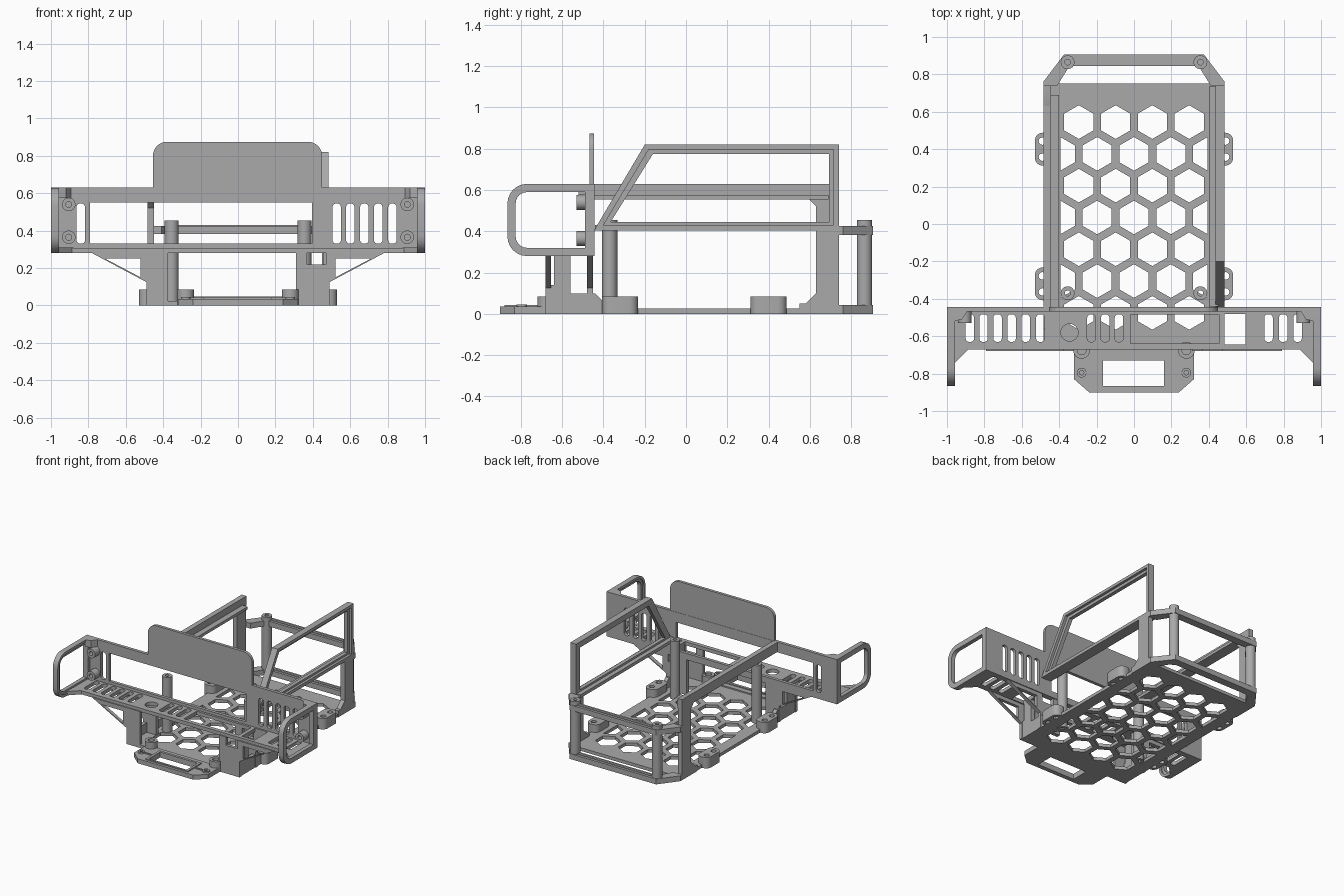
import bpy, bmesh, math
from math import cos, sin, pi

if "Cube" in bpy.data.objects:
    bpy.data.objects.remove(bpy.data.objects["Cube"], do_unlink=True)

grey = bpy.data.materials.new("plain grey plastic")
grey.use_nodes = True
GREY = (0.4, 0.4, 0.4, 1)
grey.diffuse_color = GREY
grey.node_tree.nodes["Principled BSDF"].inputs["Base Color"].default_value = GREY


def circle(x, y, r, n=24):
    return [(x + r * cos(2 * pi * i / n), y + r * sin(2 * pi * i / n)) for i in range(n)]


def rect(x0, x1, y0, y1, r=0, corners=(1, 1, 1, 1)):
    """Rectangle whose corners, counter-clockwise from lower left, may be rounded."""
    pts = []
    spots = [(x0, y0, 1, 1), (x1, y0, -1, 1), (x1, y1, -1, -1), (x0, y1, 1, -1)]
    for k, (x, y, sx, sy) in enumerate(spots):
        if r and corners[k]:
            for i in range(7):
                a = pi + k * pi / 2 + i * pi / 12
                pts.append((x + sx * r + r * cos(a), y + sy * r + r * sin(a)))
        else:
            pts.append((x, y))
    return pts


def mirrored(half):
    """Close a right-hand half outline across x = 0."""
    return half + [(-x, y) for x, y in reversed(half)]


def plate(name, loops, lo, hi, axis="z"):
    """Extrude an outline with holes from lo to hi along an axis."""
    curve = bpy.data.curves.new(name, "CURVE")
    curve.dimensions, curve.fill_mode = "2D", "BOTH"
    curve.extrude = (hi - lo) / 2
    for loop in loops:
        s = curve.splines.new("POLY")
        s.points.add(len(loop) - 1)
        for p, (u, v) in zip(s.points, loop):
            p.co = (u, v, 0, 1)
        s.use_cyclic_u = True
    helper = bpy.data.objects.new(name + " outline", curve)
    bpy.context.collection.objects.link(helper)
    graph = bpy.context.evaluated_depsgraph_get()
    mesh = bpy.data.meshes.new_from_object(helper.evaluated_get(graph))
    bpy.data.objects.remove(helper, do_unlink=True)
    bpy.data.curves.remove(curve)
    bm = bmesh.new()
    bm.from_mesh(mesh)
    for vert in bm.verts:
        u, v, w = vert.co
        w += (lo + hi) / 2
        vert.co = {"z": (u, v, w), "y": (u, w, v), "x": (w, u, v)}[axis]
    bmesh.ops.remove_doubles(bm, verts=bm.verts, dist=1e-5)
    bmesh.ops.recalc_face_normals(bm, faces=bm.faces)
    bm.to_mesh(mesh)
    bm.free()
    mesh.name = name
    mesh.materials.clear()
    mesh.materials.append(grey)
    obj = bpy.data.objects.new(name, mesh)
    bpy.context.collection.objects.link(obj)
    bpy.ops.object.select_all(action="DESELECT")
    obj.select_set(True)
    bpy.context.view_layer.objects.active = obj
    bpy.ops.object.shade_smooth_by_angle(angle=math.radians(35))
    return obj


def side_plate(name, loops, near, far, s):
    """Plate across x, placed on the side given by the sign s."""
    return plate(name, loops, min(s * near, s * far), max(s * near, s * far), "x")


def tube(name, x, y, r, z0, z1, hole, axis="z"):
    return plate(name, [circle(x, y, r), circle(x, y, hole, 12)], z0, z1, axis)


# Floor with a honeycomb of openings, clipped at the sides
hexes = []
for row in range(7):
    cy = 0.545 - 0.17 * row
    for cx in ([-0.295, -0.098, 0.098, 0.295] if row % 2 == 0 else [-0.394, -0.197, 0, 0.197, 0.394]):
        ring = [(cx + 0.09 * sin(i * pi / 3), cy + 0.09 * cos(i * pi / 3)) for i in range(6)]
        if abs(cx) > 0.35:
            ring = [(max(-0.394, min(0.394, x)), y) for x, y in ring]
            ring = list(dict.fromkeys((round(x, 4), round(y, 4)) for x, y in ring))
        hexes.append(ring)
plate("floor", [rect(-0.48, 0.48, -0.68, 0.75)] + hexes, 0, 0.025)

# Front tongue with its window
plate("front_tongue", [mirrored([(0.32, -0.67), (0.32, -0.83), (0.24, -0.9)]),
                       rect(-0.165, 0.16, -0.865, -0.73)], 0, 0.035)
plate("tongue_window_rim", [rect(-0.185, 0.18, -0.88, -0.71),
                            rect(-0.165, 0.16, -0.865, -0.73)], 0.03, 0.043)

# Rear rings at floor and mid height
for name, z0, z1 in (("rear_lower_ring", 0, 0.042), ("rear_upper_ring", 0.383, 0.425)):
    plate(name, [mirrored([(0.485, 0.74), (0.485, 0.76), (0.375, 0.905)])[:3]
                 + [(-0.375, 0.905), (-0.485, 0.76), (-0.485, 0.74), (-0.41, 0.74),
                    (-0.345, 0.845), (0.345, 0.845), (0.41, 0.74)]], z0, z1)
    plate(name + "_rib", [rect(-0.36, 0.36, 0.865, 0.885)], z1 - 0.005, z1 + 0.005)

for s in (-1, 1):
    # Posts and bosses
    for y, label in ((0.865, "rear"), (-0.37, "front")):
        tube(label + "_post", s * 0.355, y, 0.037, 0, 0.455, 0.015)
    tube("tongue_boss", s * 0.28, -0.675, 0.045, 0, 0.085, 0.024)
    tube("tongue_small_boss", s * 0.28, -0.795, 0.026, 0.02, 0.045, 0.012)
    plate("tongue_rib", [rect(min(s * 0.18, s * 0.26), max(s * 0.18, s * 0.26), -0.8, -0.79)], 0.03, 0.043)

    # Paired mounting feet
    for y in (0.4, -0.32):
        x0, x1 = sorted((s * 0.43, s * 0.53))
        plate("mounting_foot", [rect(x0, x1, y - 0.088, y + 0.088, 0.042),
                                circle(s * 0.49, y + 0.043, 0.02, 12),
                                circle(s * 0.49, y - 0.043, 0.02, 12)], 0, 0.085)

    # Shelf legs with triangular braces
    for y0, y1 in ((-0.68, -0.655), (-0.48, -0.45)):
        inner = [(0.375, 0), (0.375, 0.285)] if s < 0 else \
            [(0.31, 0), (0.31, 0.285), (0.37, 0.285), (0.37, 0.22), (0.47, 0.22), (0.47, 0.285)]
        body = inner + [(0.79, 0.285), (0.49, 0.125), (0.49, 0)]
        gap = [(0.52, 0.15), (0.52, 0.25), (0.71, 0.25)]
        plate("leg_brace", [[(s * x, z) for x, z in loop] for loop in (body, gap)], y0, y1, "y")
    side_plate("leg_web", [[(-0.68, 0), (-0.4, 0), (-0.4, 0.06), (-0.44, 0.1), (-0.56, 0.1),
                            (-0.56, 0.28), (-0.64, 0.28), (-0.64, 0.14), (-0.68, 0.14)]], 0.455, 0.485, s)

    # Rounded side loops and their corner gussets
    for name, pad, near in (("side_loop", 0, 0.958), ("side_loop_inner_band", 0.02, 0.968)):
        side_plate(name, [rect(-0.865 + pad, -0.45, 0.28 + pad, 0.63 - pad, 0.095 - pad, (1, 0, 0, 1)),
                          rect(-0.845 + pad, -0.49, 0.3 + pad, 0.61 - pad, 0.075 - pad, (1, 0, 0, 1))],
                   near, 1, s)
    plate("loop_lower_gusset", [[(s * 0.88, -0.665), (s * 0.965, -0.75), (s * 0.965, -0.665)]], 0.28, 0.31)
    plate("loop_upper_gusset", [[(s * 0.88, -0.45), (s * 0.965, -0.45), (s * 0.965, -0.52), (s * 0.92, -0.51)]],
          0.575, 0.63)
    for z in (0.365, 0.54):
        tube("panel_boss", s * 0.905, z, 0.036, -0.53, -0.455, 0.016, "y")

# Front panel with slots and central opening
slots = [rect(x, x + 0.045, 0.33, 0.545, 0.02) for x in (-0.863, 0.505, 0.578, 0.653, 0.727, 0.803)]
plate("front_panel", [rect(-1, 1, 0.28, 0.63), rect(-0.79, 0.395, 0.33, 0.55)] + slots, -0.468, -0.443, "y")
plate("upright_board", [rect(-0.455, 0.45, 0.6, 0.875, 0.075, (0, 0, 1, 1))], -0.468, -0.445, "y")

# Slotted shelf
vents = [rect(x, x + 0.045, -0.63, -0.483, 0.018) for x in
         (-0.9, -0.827, -0.752, -0.677, -0.602, -0.523, -0.25, -0.177, -0.103, 0.697, 0.775, 0.852)]
plate("slotted_shelf", [rect(-0.965, 0.965, -0.672, -0.443), circle(-0.345, -0.58, 0.046),
                        rect(-0.02, 0.455, -0.64, -0.485), rect(0.485, 0.595, -0.645, -0.48)] + vents, 0.28, 0.308)

# Right side: rear wall and shouldered rail
side_plate("right_rear_wall", [[(0.55, 0), (0.74, 0), (0.74, 0.63), (0.63, 0.63), (0.55, 0.6), (0.63, 0.52),
                                (0.63, 0.1), (0.58, 0.05), (0.55, 0.05)]], 0.45, 0.485, -1)
side_plate("right_rail", [rect(-0.45, 0.74, 0.555, 0.63)], 0.445, 0.485, -1)
plate("right_rail_ledge", [rect(-0.45, -0.4, -0.45, 0.69)], 0.555, 0.577)

# Left side: rear wall, window frame and sill
side_plate("left_rear_wall", [[(0.55, 0), (0.74, 0), (0.74, 0.43), (0.63, 0.43),
                               (0.63, 0.1), (0.58, 0.05), (0.55, 0.05)]], 0.45, 0.485, 1)
outer = [(-0.445, 0.405), (-0.2, 0.82), (0.74, 0.82), (0.74, 0.405)]
middle = [(-0.4, 0.43), (-0.18, 0.797), (0.715, 0.797), (0.715, 0.43)]
opening = [(-0.365, 0.445), (-0.16, 0.775), (0.692, 0.775), (0.692, 0.445)]
side_plate("window_frame", [outer, middle], 0.435, 0.485, 1)
side_plate("window_frame_lip", [outer, opening], 0.435, 0.465, 1)
plate("window_sill", [rect(0.4, 0.45, -0.44, 0.735)], 0.405, 0.43)
